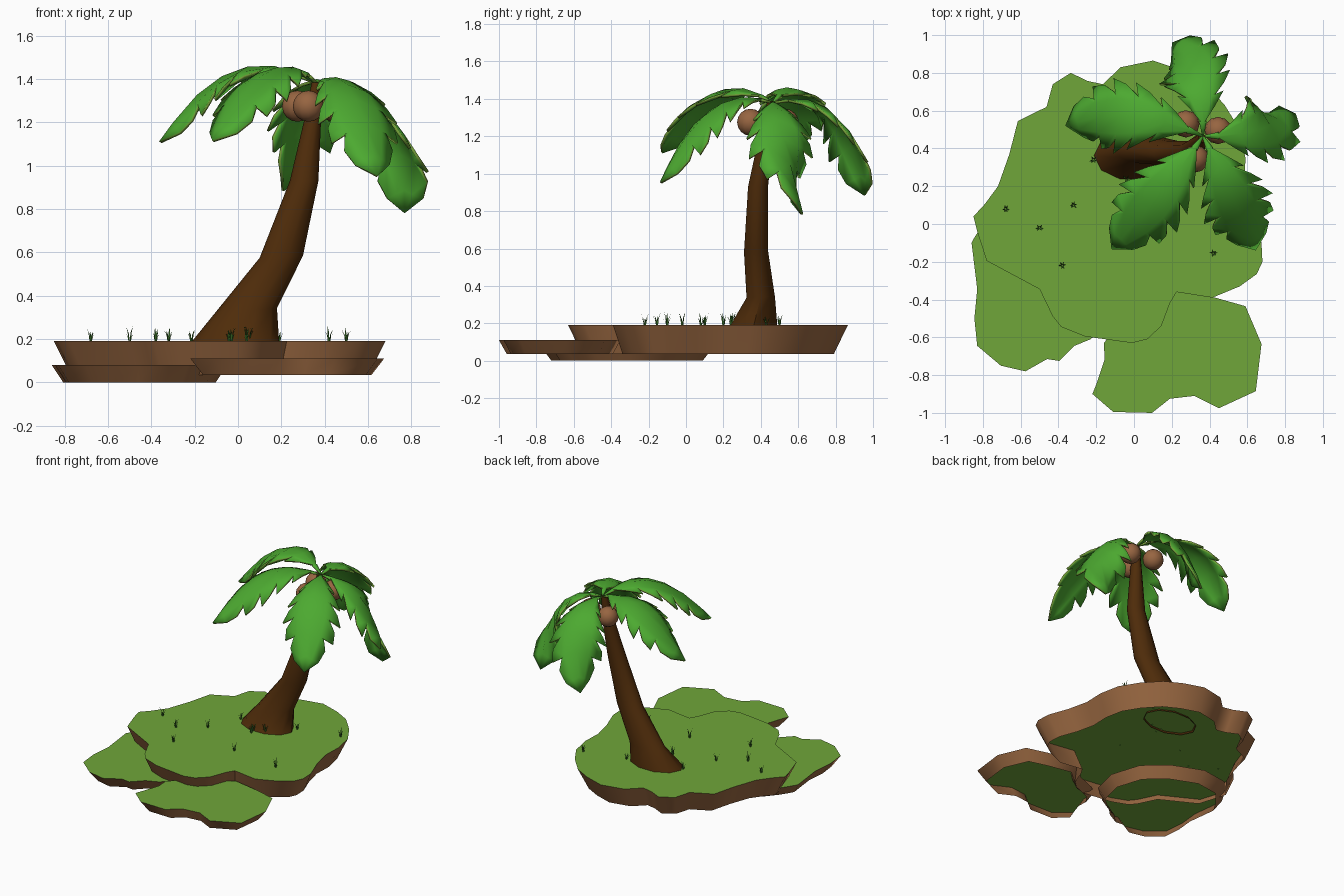
import bpy, bmesh, math, random
from mathutils import Vector

if "Cube" in bpy.data.objects:
    bpy.data.objects.remove(bpy.data.objects["Cube"])

random.seed(4)


def mat(name, *rgb):
    m = bpy.data.materials.new(name)
    m.diffuse_color = (*rgb, 1)
    m.use_nodes = True
    m.node_tree.nodes["Principled BSDF"].inputs["Base Color"].default_value = m.diffuse_color
    return m


GRASS = mat("grass_green", 0.162, 0.38, 0.042)
EARTH = mat("earth_brown", 0.32, 0.138, 0.053)
BARK = mat("bark_brown", 0.078, 0.025, 0.003)
NUT = mat("coconut_brown", 0.31, 0.13, 0.053)
LEAF = mat("leaf_green", 0.073, 0.40, 0.03)
RIM = mat("leaf_edge_olive", 0.17, 0.34, 0.04)
BLADE = mat("blade_green", 0.05, 0.20, 0.025)


def finish(name, bm, mats, angle=None):
    me = bpy.data.meshes.new(name)
    bm.to_mesh(me)
    bm.free()
    for m in mats:
        me.materials.append(m)
    ob = bpy.data.objects.new(name, me)
    bpy.context.collection.objects.link(ob)
    if angle:
        bpy.ops.object.select_all(action='DESELECT')
        ob.select_set(True)
        bpy.context.view_layer.objects.active = ob
        bpy.ops.object.shade_smooth_by_angle(angle=math.radians(angle))
    return ob


# Islands: flat grass top with an earth skirt tapering down, open underneath
def island(name, pts, top, bottom, taper):
    bm = bmesh.new()
    cx = (min(p[0] for p in pts) + max(p[0] for p in pts)) / 2
    cy = (min(p[1] for p in pts) + max(p[1] for p in pts)) / 2
    up = [bm.verts.new((x, y, top)) for x, y in pts]
    lo = [bm.verts.new((cx + (x - cx) * taper, cy + (y - cy) * taper, bottom)) for x, y in pts]
    bm.faces.new(up).material_index = 0
    n = len(pts)
    for i in range(n):
        j = (i + 1) % n
        bm.faces.new((up[j], up[i], lo[i], lo[j])).material_index = 1
    finish(name, bm, [GRASS, EARTH], 55)


island("main_island", [
    (-.85, .04), (-.83, -.04), (-.78, -.195), (-.50, -.345), (-.43, -.49), (-.385, -.545),
    (-.26, -.595), (-.01, -.63), (.07, -.61), (.145, -.54), (.19, -.42), (.225, -.36),
    (.415, -.39), (.56, -.33), (.65, -.265), (.68, -.20), (.675, -.10), (.62, .05),
    (.585, .20), (.59, .35), (.56, .50), (.48, .63), (.37, .75), (.25, .815), (.10, .865),
    (-.07, .83), (-.165, .74), (-.245, .757), (-.335, .80), (-.43, .74), (-.463, .62),
    (-.615, .545), (-.66, .37), (-.72, .20), (-.79, .105)], .19, .035, .90)
island("low_left_island", [
    (-.85, -.08), (-.86, -.10), (-.83, -.345), (-.845, -.50), (-.83, -.645), (-.705, -.75),
    (-.575, -.78), (-.46, -.715), (-.395, -.725), (-.315, -.645), (-.23, -.61), (-.10, -.50),
    (-.05, -.30), (-.12, -.08), (-.28, .06), (-.50, .15), (-.70, .12), (-.80, 0)], .08, 0, .87)
island("front_island", [
    (-.16, -.63), (-.155, -.715), (-.20, -.85), (-.22, -.90), (-.11, -.995), (.095, -1),
    (.19, -.925), (.32, -.91), (.45, -.975), (.645, -.885), (.675, -.635), (.59, -.435),
    (.43, -.39), (.225, -.35), (.05, -.50), (-.10, -.56)], .11, .035, .87)

# Trunk: lofted rings (centre x, y, z, radius x, radius y, tilt)
bm = bmesh.new()
prev = None
SIDES = 10
for cx, cy, cz, rx, ry, tilt in [
        (-.015, .36, .18, .205, .135, 0), (.04, .40, .335, .14, .08, .05),
        (.20, .375, .58, .10, .068, .05), (.305, .385, .93, .066, .056, 0),
        (.343, .43, 1.20, .04, .042, 0), (.36, .455, 1.385, .02, .022, 0)]:
    ring = []
    for k in range(SIDES):
        a = 2 * math.pi * k / SIDES
        dx = rx * math.cos(a)
        ring.append(bm.verts.new((cx + dx, cy + ry * math.sin(a), cz + dx * tilt)))
    if prev:
        for k in range(SIDES):
            j = (k + 1) % SIDES
            bm.faces.new((prev[k], prev[j], ring[j], ring[k]))
    prev = ring
bm.faces.new(prev)
finish("trunk", bm, [BARK], 50)

# Coconuts
for i, p in enumerate([(.325, .345, 1.275), (.445, .495, 1.275), (.275, .53, 1.275)]):
    bm = bmesh.new()
    bmesh.ops.create_uvsphere(bm, u_segments=12, v_segments=8, radius=.072)
    finish(f"coconut_{i + 1}", bm, [NUT], 60).location = p

# Palm leaves: arched midrib with lobed, slightly drooping halves
CROWN = Vector((.365, .465, 1.385))
WIDTHS = [(0, .008), (.10, .02), (.22, .10), (.42, .175), (.65, .20), (.85, .16), (1, .085)]
LOBES = 5


def width(t):
    for (a, u), (b, v) in zip(WIDTHS, WIDTHS[1:]):
        if t <= b:
            return u + (v - u) * (t - a) / (b - a)
    return WIDTHS[-1][1]


def leaf(name, ctrl, end):
    c, e = Vector(ctrl), Vector(end)
    bm = bmesh.new()

    def frame(t):
        p = CROWN * (1 - t) ** 2 + c * 2 * t * (1 - t) + e * t * t
        tan = ((c - CROWN) * (1 - t) + (e - c) * t).normalized()
        side = tan.cross(Vector((0, 0, 1))).normalized()
        return p, tan, side, side.cross(tan)

    def point(t, s, f):          # f = 0 at the midrib, 1 at a lobe tip
        p, tan, side, nor = frame(t)
        w = width(t) * f
        return bm.verts.new(p + side * s * w * .95 + tan * w * .38 - nor * (w * .12 + w * f * .22))

    def face(s, *q):
        bm.faces.new(q if s < 0 else q[::-1])

    ts = [0, .10] + [.10 + .90 * (i + 1) / LOBES for i in range(LOBES)]
    mid = [bm.verts.new(frame(t)[0]) for t in ts]
    point_end = bm.verts.new(e + frame(1)[1] * .11)
    for s in (-1, 1):
        half = [point(t, s, .5) for t in ts]
        for i in range(len(ts) - 1):
            valley, tip = point(ts[i], s, .66), point(ts[i + 1], s, 1.06)
            shoulder = point(ts[i] * .55 + ts[i + 1] * .45, s, .95)
            face(s, mid[i], mid[i + 1], half[i + 1], half[i])
            face(s, half[i], half[i + 1], tip, shoulder)
            face(s, half[i], shoulder, valley)
        # pointed end
        face(s, mid[-1], point_end, half[-1])
        face(s, half[-1], point_end, tip)
    bmesh.ops.remove_doubles(bm, verts=bm.verts, dist=.0008)
    bm.normal_update()
    if sum(f.normal.z for f in bm.faces) < 0:
        bmesh.ops.reverse_faces(bm, faces=bm.faces)
    ob = finish(name, bm, [LEAF, RIM], 45)
    mod = ob.modifiers.new("thickness", 'SOLIDIFY')
    mod.thickness = .014
    mod.material_offset_rim = 1


leaf("leaf_left", (.0, .63, 1.61), (-.30, .54, 1.20))
leaf("leaf_front_left", (.17, .18, 1.60), (-.07, -.08, 1.20))
leaf("leaf_front_right", (.53, .15, 1.51), (.625, -.09, 1.05))
leaf("leaf_right", (.78, .47, 1.40), (.77, .60, .89))
leaf("leaf_back", (.37, .84, 1.49), (.23, .94, .99))

# Grass tufts
for i, (x, y) in enumerate([
        (-.68, .08), (-.50, -.02), (-.38, -.22), (-.32, .10), (-.215, .34), (-.04, .24),
        (.05, .25), (.04, -.10), (.19, .43), (.42, -.155), (.50, .50), (-.03, .20)]):
    bm = bmesh.new()
    for k in range(6):
        a = k * math.pi / 3 + random.uniform(-.4, .4)
        h = random.uniform(.035, .075)
        out = Vector((math.cos(a), math.sin(a), 0))
        side = Vector((-out.y, out.x, 0)) * .004
        base = out * .004
        bend = out * .010 + Vector((0, 0, h * .6))
        v = [bm.verts.new(q) for q in (base - side, base + side, bend + side * .8, bend - side * .8,
                                       out * .022 + Vector((0, 0, h)))]
        bm.faces.new(v[:4])
        bm.faces.new((v[3], v[2], v[4]))
    finish(f"grass_tuft_{i + 1}", bm, [BLADE]).location = (x, y, .188)
